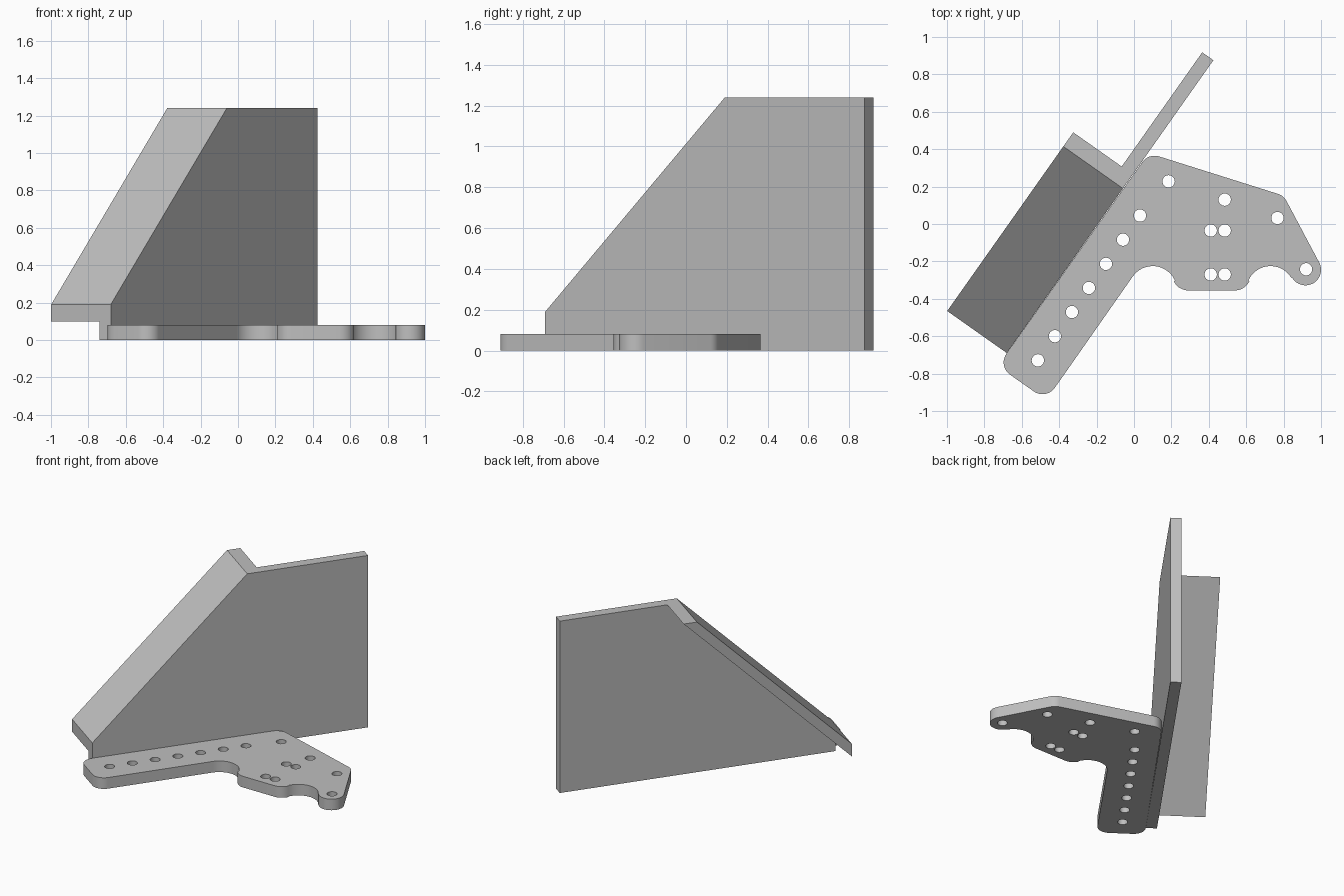
import bpy
import bmesh
from math import cos, sin, radians, ceil, tau
from mathutils import Vector

if "Cube" in bpy.data.objects:
    bpy.data.objects.remove(bpy.data.objects["Cube"], do_unlink=True)

grey = bpy.data.materials.new("plain grey")
grey.use_nodes = True
colour = (0.52, 0.52, 0.52, 1)
grey.diffuse_color = colour
grey.node_tree.nodes["Principled BSDF"].inputs["Base Color"].default_value = colour

# Shared frame: "along" runs down the wall, "out" points to the flange side
TURN = 54.8
along = Vector((cos(radians(TURN)), sin(radians(TURN)), 0))
out = Vector((-along.y, along.x, 0))
corner = Vector((-0.68, -0.69, 0))
TOP = 1.24


def slab(name, profile, width):
    """Extrude an (along, height) profile sideways from the wall face."""
    bm = bmesh.new()
    verts = [bm.verts.new(corner + along * s + Vector((0, 0, z))) for s, z in profile]
    face = bm.faces.new(verts)
    ext = bmesh.ops.extrude_face_region(bm, geom=[face])["geom"]
    moved = [v for v in ext if isinstance(v, bmesh.types.BMVert)]
    bmesh.ops.translate(bm, verts=moved, vec=out * width)
    bmesh.ops.recalc_face_normals(bm, faces=bm.faces)
    mesh = bpy.data.meshes.new(name)
    bm.to_mesh(mesh)
    bm.free()
    mesh.materials.append(grey)
    obj = bpy.data.objects.new(name, mesh)
    bpy.context.collection.objects.link(obj)
    return obj


def arc(x, y, r, start, end):
    n = max(3, ceil(abs(end - start) / 8))
    angles = [radians(start + (end - start) * i / n) for i in range(n + 1)]
    return [(x + r * cos(a), y + r * sin(a)) for a in angles]


def add_loop(curve, points):
    spline = curve.splines.new("POLY")
    spline.points.add(len(points) - 1)
    for p, (x, y) in zip(spline.points, points):
        p.co = (x, y, 0, 1)
    spline.use_cyclic_u = True


# Upright wall with a sloping front edge
slab("upright_wall", [(0, 0), (1.916, 0), (1.916, TOP), (1.077, TOP), (0, 0.19)], 0.073)

# Sloping flange along the front edge of the wall
slab("sloping_flange", [(0, 0.10), (1.169, TOP), (1.077, TOP), (0, 0.19)], 0.39)

# Base plate outline as a chain of rounded corners and scallops
outline_arcs = [
    (-0.617, -0.74, 0.08, TURN + 90, TURN + 180),
    (-0.489, -0.83, 0.08, TURN + 180, TURN + 270),
    (0.10, -0.355, 0.13, TURN + 90, 24),
    (0.29, -0.27, 0.085, 204, 270),
    (0.54, -0.27, 0.085, 270, 336),
    (0.73, -0.355, 0.13, 156, 31),
    (0.917, -0.245, 0.083, 211, 387),
    (0.745, 0.085, 0.08, 27, 72),
    (0.11, 0.285, 0.08, 72, TURN + 90),
]
curve = bpy.data.curves.new("base_plate", "CURVE")
curve.dimensions = "2D"
curve.fill_mode = "BOTH"
curve.extrude = 0.04
add_loop(curve, [p for a in outline_arcs for p in arc(*a)])

# Row of bolt holes beside the wall, then the loose ones
holes = [(0.032 - 0.091 * i, 0.045 - 0.129 * i) for i in range(7)]
holes += [(x, y) for x in (0.41, 0.485) for y in (-0.035, -0.27)]
holes += [(0.185, 0.228), (0.485, 0.13), (0.767, 0.032), (0.92, -0.242)]
for x, y in holes:
    add_loop(curve, [(x + 0.033 * cos(tau * i / 24), y + 0.033 * sin(tau * i / 24))
                     for i in range(24)])

plate = bpy.data.objects.new("base_plate", curve)
plate.location.z = 0.04
bpy.context.collection.objects.link(plate)
bpy.ops.object.select_all(action="DESELECT")
plate.select_set(True)
bpy.context.view_layer.objects.active = plate
bpy.ops.object.convert(target="MESH")
plate = bpy.context.object

# Weld the caps to the rim and smooth the rounded sides
bm = bmesh.new()
bm.from_mesh(plate.data)
bmesh.ops.remove_doubles(bm, verts=bm.verts, dist=0.0002)
bmesh.ops.recalc_face_normals(bm, faces=bm.faces)
bm.to_mesh(plate.data)
bm.free()
plate.data.materials.clear()
plate.data.materials.append(grey)
bpy.ops.object.shade_smooth_by_angle(angle=radians(30))
